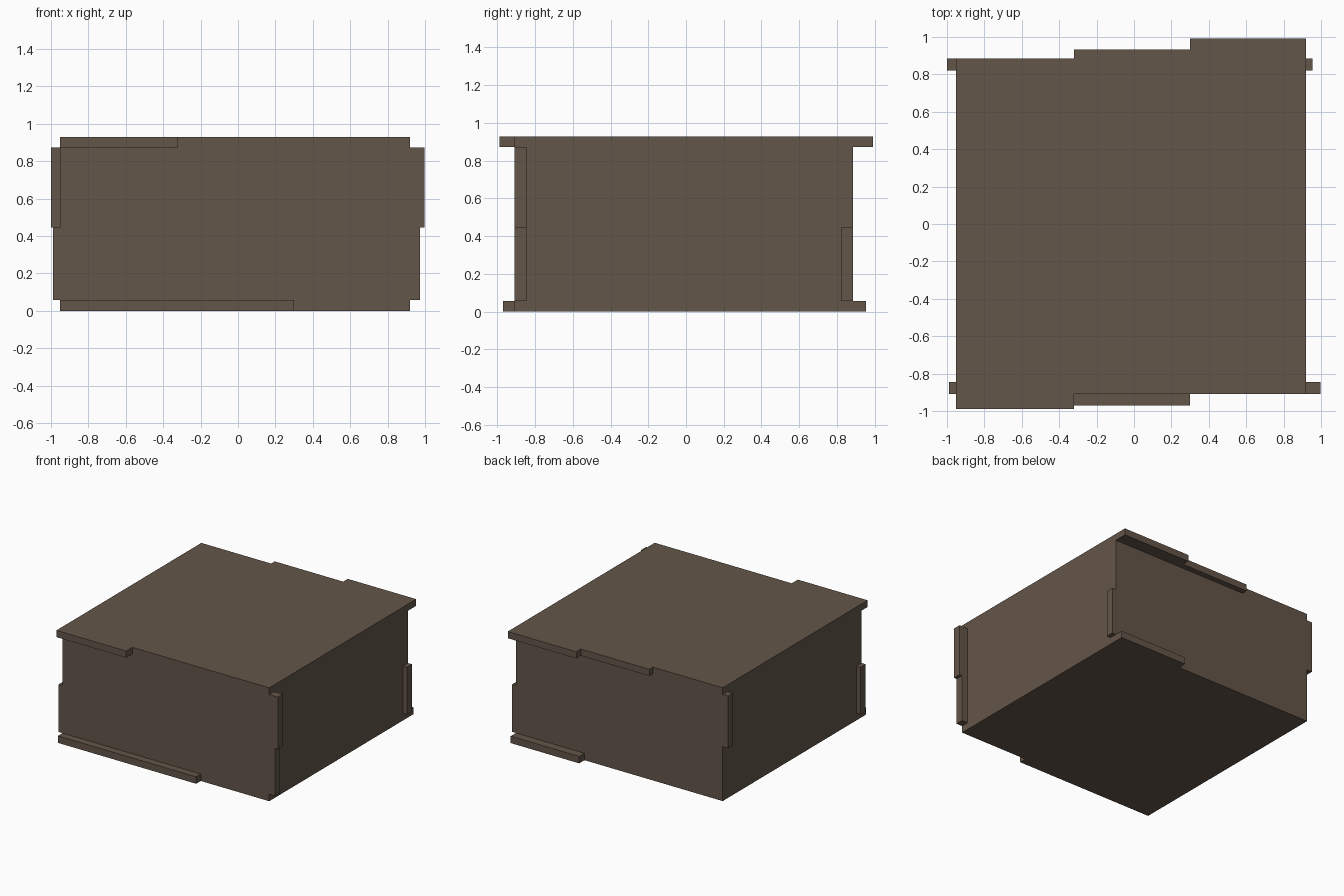
import bpy

if "Cube" in bpy.data.objects:
    bpy.data.objects.remove(bpy.data.objects["Cube"])

wood = bpy.data.materials.new("dark_brown_wood")
wood.diffuse_color = (0.127, 0.093, 0.067, 1)
wood.use_nodes = True
wood.node_tree.nodes["Principled BSDF"].inputs["Base Color"].default_value = wood.diffuse_color


def plank(name, x0, x1, y0, y1, z0, z1):
    """Box-shaped board given by its extents."""
    bpy.ops.mesh.primitive_cube_add(size=1)
    ob = bpy.context.object
    ob.name = ob.data.name = name
    ob.location = ((x0 + x1) / 2, (y0 + y1) / 2, (z0 + z1) / 2)
    ob.scale = (x1 - x0, y1 - y0, z1 - z0)
    bpy.ops.object.transform_apply(location=True, rotation=False, scale=True)
    ob.data.materials.append(wood)


# Main box limits
L, R = -0.952, 0.92
F, B = -0.91, 0.885
Z = (0.0, 0.057, 0.445, 0.873, 0.928)
T = 0.064
cols = (L, -0.32, 0.30, R)

# Lid and floor: three boards each, with uneven ends (front y, back y)
lid_ends = ((-0.989, B), (F, 0.932), (F, 0.991))
floor_ends = ((-0.97, B), (-0.97, B), (F, 0.953))
for i in range(3):
    plank(f"lid_board_{i + 1}", cols[i], cols[i + 1], *lid_ends[i], Z[3], Z[4])
    plank(f"floor_board_{i + 1}", cols[i], cols[i + 1], *floor_ends[i], Z[0], Z[1])

# Walls: a lower and an upper board per side; front and back have uneven ends
front_ends = ((-0.989, 0.974), (L, 0.998))
back_ends = ((L, 0.955), (-0.999, R))
for i, tag in enumerate(("lower", "upper")):
    z = (Z[i + 1], Z[i + 2])
    plank(f"front_{tag}_board", *front_ends[i], F, F + T, *z)
    plank(f"back_{tag}_board", *back_ends[i], B - T, B, *z)
    plank(f"left_{tag}_board", L, L + T, F + T, B - T, *z)
    plank(f"right_{tag}_board", R - T, R, F + T, B - T, *z)
